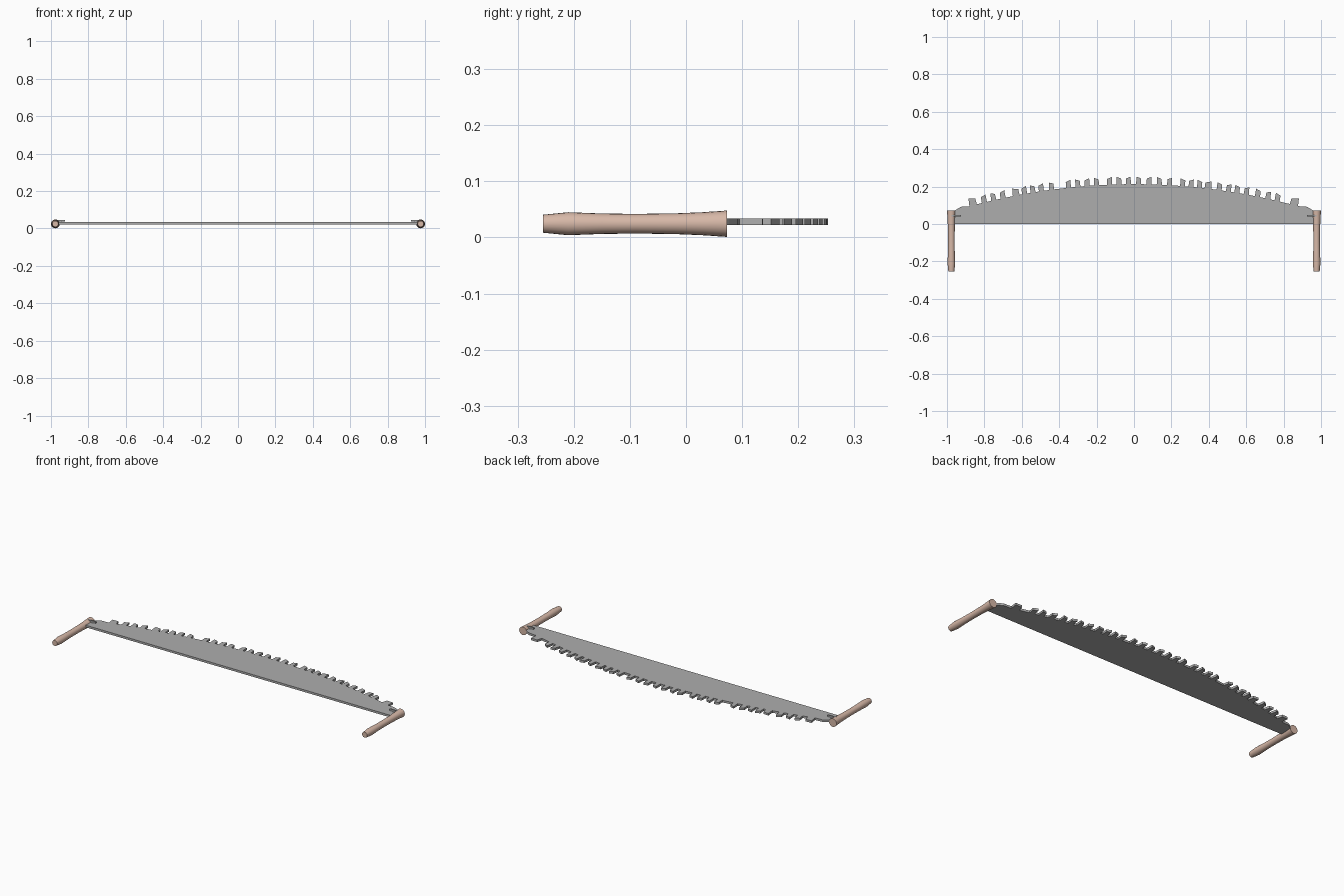
import bpy, bmesh, math

if "Cube" in bpy.data.objects:
    bpy.data.objects.remove(bpy.data.objects["Cube"])

ZC = 0.0245          # handle axis height
Z0, Z1 = 0.022, 0.034  # blade faces
HX = 0.9765          # handle axis distance from the centre


def material(name, r, g, b):
    m = bpy.data.materials.new(name)
    m.diffuse_color = (r, g, b, 1)
    m.use_nodes = True
    m.node_tree.nodes["Principled BSDF"].inputs["Base Color"].default_value = m.diffuse_color
    return m


wood = material("wood", 0.68, 0.48, 0.39)
steel = material("steel", 0.42, 0.42, 0.42)


def finish(name, bm, mat, smooth=False):
    bmesh.ops.recalc_face_normals(bm, faces=bm.faces)
    me = bpy.data.meshes.new(name)
    bm.to_mesh(me)
    bm.free()
    ob = bpy.data.objects.new(name, me)
    bpy.context.collection.objects.link(ob)
    me.materials.append(mat)
    if smooth:
        bpy.ops.object.select_all(action='DESELECT')
        ob.select_set(True)
        bpy.context.view_layer.objects.active = ob
        bpy.ops.object.shade_smooth_by_angle(angle=math.radians(35))
    return ob


def lathe_y(name, profile, x, z, sides, mat):
    """Solid of revolution about an axis parallel to y; profile = (y, radius)."""
    bm = bmesh.new()
    rings = []
    for y, r in profile:
        rings.append([bm.verts.new((x + r * math.cos(math.tau * i / sides), y,
                                    z + r * math.sin(math.tau * i / sides)))
                      for i in range(sides)])
    for a, b in zip(rings, rings[1:]):
        for i in range(sides):
            j = (i + 1) % sides
            bm.faces.new((a[i], a[j], b[j], b[i]))
    bm.faces.new(rings[0])
    bm.faces.new(rings[-1])
    return finish(name, bm, mat, True)


def arc(x):
    return 0.213 - 0.138 * (x / 0.95) ** 2


# Blade: straight back, arched cutting edge with slanted teeth
teeth = [-0.86, -0.80, -0.75, -0.70, -0.63, -0.585, -0.54, -0.495, -0.44,
         -0.35, -0.30, -0.25, -0.20, -0.13, -0.08, -0.03, 0.025, 0.08, 0.135,
         0.19, 0.26, 0.305, 0.35, 0.395, 0.455, 0.505, 0.55, 0.60, 0.66,
         0.715, 0.765, 0.855]
wide = {-0.86: 0.02, -0.63: 0.018, 0.395: 0.018, 0.855: 0.022}
outline = [(-0.975, 0), (-0.975, 0.06), (-0.95, 0.077), (-0.925, 0.092)]
for i, c in enumerate(teeth):
    w = wide.get(c, 0.0135)
    lean = 0.008 * c
    left, right = (0.040, 0.031) if i % 2 == 0 else (0.031, 0.040)
    outline += [(c - w, arc(c - w)),
                (c - w * 0.9 + lean, arc(c - w * 0.9) + left),
                (c + w * 0.9 + lean, arc(c + w * 0.9) + right),
                (c + w, arc(c + w))]
outline += [(0.925, 0.092), (0.95, 0.077), (0.975, 0.06), (0.975, 0)]

bm = bmesh.new()
face = bm.faces.new([bm.verts.new((x, y, Z0)) for x, y in outline])
ext = bmesh.ops.extrude_face_region(bm, geom=[face])
bmesh.ops.translate(bm, vec=(0, 0, Z1 - Z0),
                    verts=[v for v in ext["geom"] if isinstance(v, bmesh.types.BMVert)])
if not any(f.normal.z < -0.9 or abs(f.calc_center_median().z - Z0) < 1e-6 for f in bm.faces):
    bm.faces.new([v for v in bm.verts if abs(v.co.z - Z0) < 1e-6])
finish("blade", bm, steel)

# Handles and the small fixing pins on top of the blade
grip = [(-0.255, 0.016), (-0.21, 0.0205), (-0.15, 0.0182), (-0.09, 0.0175),
        (-0.02, 0.0184), (0.03, 0.0205), (0.0735, 0.0235)]
for side, s in (("left", -1), ("right", 1)):
    lathe_y(side + "_handle", grip, s * HX, ZC, 20, wood)
    bm = bmesh.new()
    for size, pos in (((0.05, 0.008, 0.009), (s * 0.951, 0.045, 0.0415)),
                      ((0.012, 0.008, 0.012), (s * 0.95, 0.045, 0.036))):
        verts = bmesh.ops.create_cube(bm, size=1)["verts"]
        bmesh.ops.scale(bm, vec=size, verts=verts)
        bmesh.ops.translate(bm, vec=pos, verts=verts)
    finish(side + "_fixing_pin", bm, steel)
